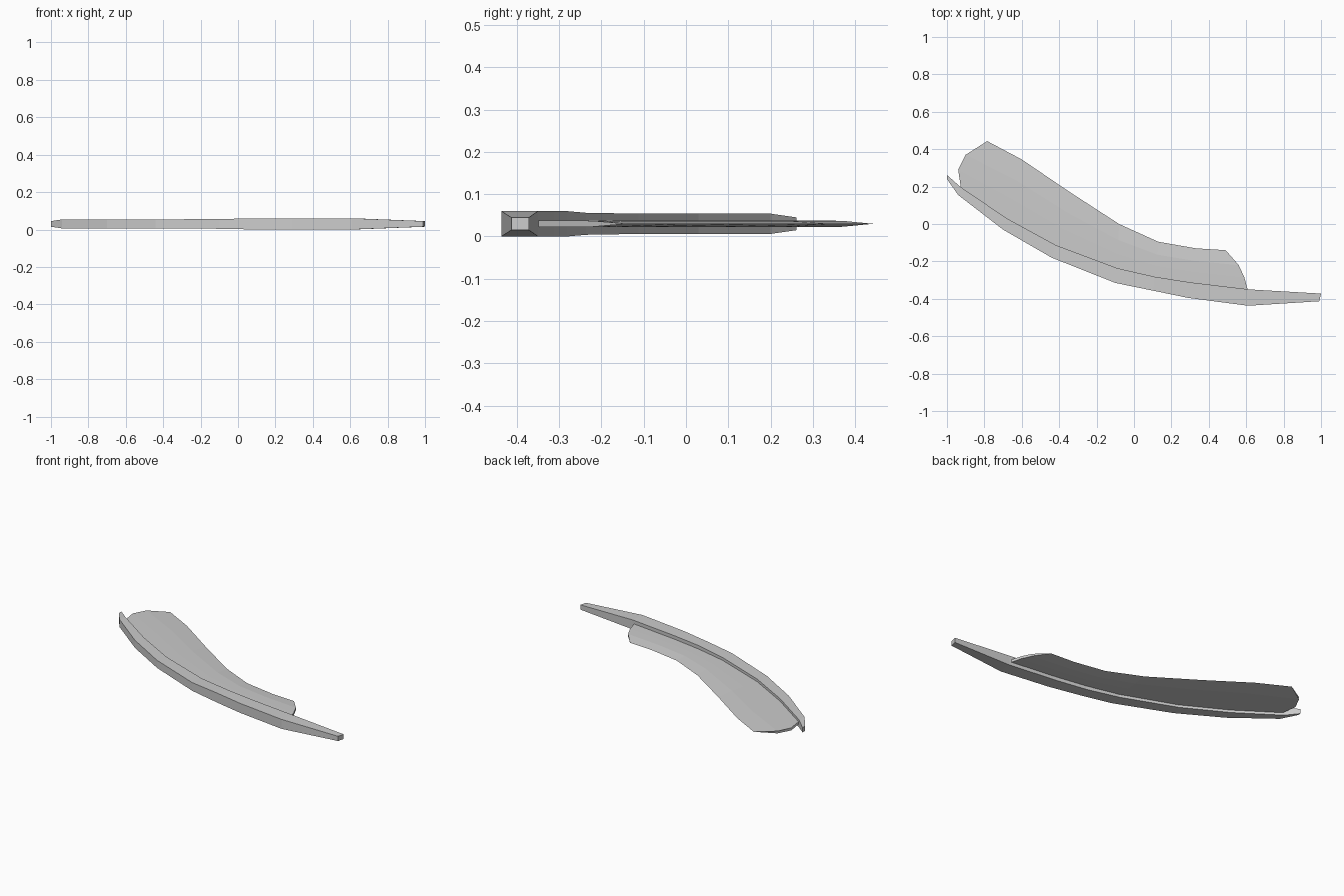
import bpy
import bmesh
from mathutils import Vector

MID_Z = 0.03

cube = bpy.data.objects.get("Cube")
if cube:
    bpy.data.objects.remove(cube, do_unlink=True)

grey = bpy.data.materials.new("light_grey")
grey.use_nodes = True
colour = (0.6, 0.6, 0.6, 1)
grey.diffuse_color = colour
grey.node_tree.nodes["Principled BSDF"].inputs["Base Color"].default_value = colour


def loft(name, rings):
    """Join closed rings of points into a capped solid."""
    bm = bmesh.new()
    loops = [[bm.verts.new(p) for p in ring] for ring in rings]
    for a, b in zip(loops, loops[1:]):
        for i in range(len(a)):
            j = (i + 1) % len(a)
            bm.faces.new((a[i], a[j], b[j], b[i]))
    bm.faces.new(loops[0])
    bm.faces.new(loops[-1])
    bmesh.ops.remove_doubles(bm, verts=bm.verts, dist=0.0001)
    bmesh.ops.recalc_face_normals(bm, faces=bm.faces)
    mesh = bpy.data.meshes.new(name)
    bm.to_mesh(mesh)
    bm.free()
    mesh.materials.append(grey)
    obj = bpy.data.objects.new(name, mesh)
    bpy.context.collection.objects.link(obj)
    return obj


def section(line):
    """Mirror (point, half thickness) pairs above and below the middle plane."""
    top = [(p.x, p.y, MID_Z + h) for p, h in line]
    bottom = [(p.x, p.y, MID_Z - h) for p, h in reversed(line)]
    return top + bottom


# Curved spar: front edge, back edge, half height
spar = [
    ((-1, 0.24), (-1, 0.262), 0.015),
    ((-0.94, 0.155), (-0.93, 0.2), 0.024),
    ((-0.7, -0.03), (-0.68, 0.03), 0.024),
    ((-0.44, -0.18), (-0.42, -0.112), 0.024),
    ((-0.1, -0.315), (-0.09, -0.236), 0.026),
    ((0.1, -0.356), (0.11, -0.282), 0.03),
    ((0.29, -0.395), (0.3, -0.312), 0.03),
    ((0.61, -0.437), (0.62, -0.35), 0.03),
    ((0.99, -0.413), (1, -0.372), 0.015),
]
loft("spar", [section([(Vector(f), h), (Vector(b), h)]) for f, b, h in spar])

# Thin blade: root on the spar, sharp trailing edge
blade = [
    ((-0.925, 0.19), (-0.785, 0.443)),
    ((-0.68, 0.02), (-0.6, 0.345)),
    ((-0.42, -0.12), (-0.35, 0.175)),
    ((-0.09, -0.245), (-0.08, 0)),
    ((0.11, -0.29), (0.13, -0.095)),
    ((0.3, -0.32), (0.33, -0.13)),
    ((0.61, -0.36), (0.49, -0.14)),
]
# Bulging outline at the two blade ends
end_bulge = {0: ((-0.94, 0.29), (-0.9, 0.37)),
             len(blade) - 1: ((0.59, -0.285), (0.56, -0.22))}
rings = []
for i, (root, edge) in enumerate(blade):
    root, edge = Vector(root), Vector(edge)
    mids = end_bulge.get(i, (root.lerp(edge, 0.35), root.lerp(edge, 0.65)))
    rings.append(section([(root, 0.008), (Vector(mids[0]), 0.008),
                          (Vector(mids[1]), 0.007), (edge, 0)]))
loft("blade", rings)
